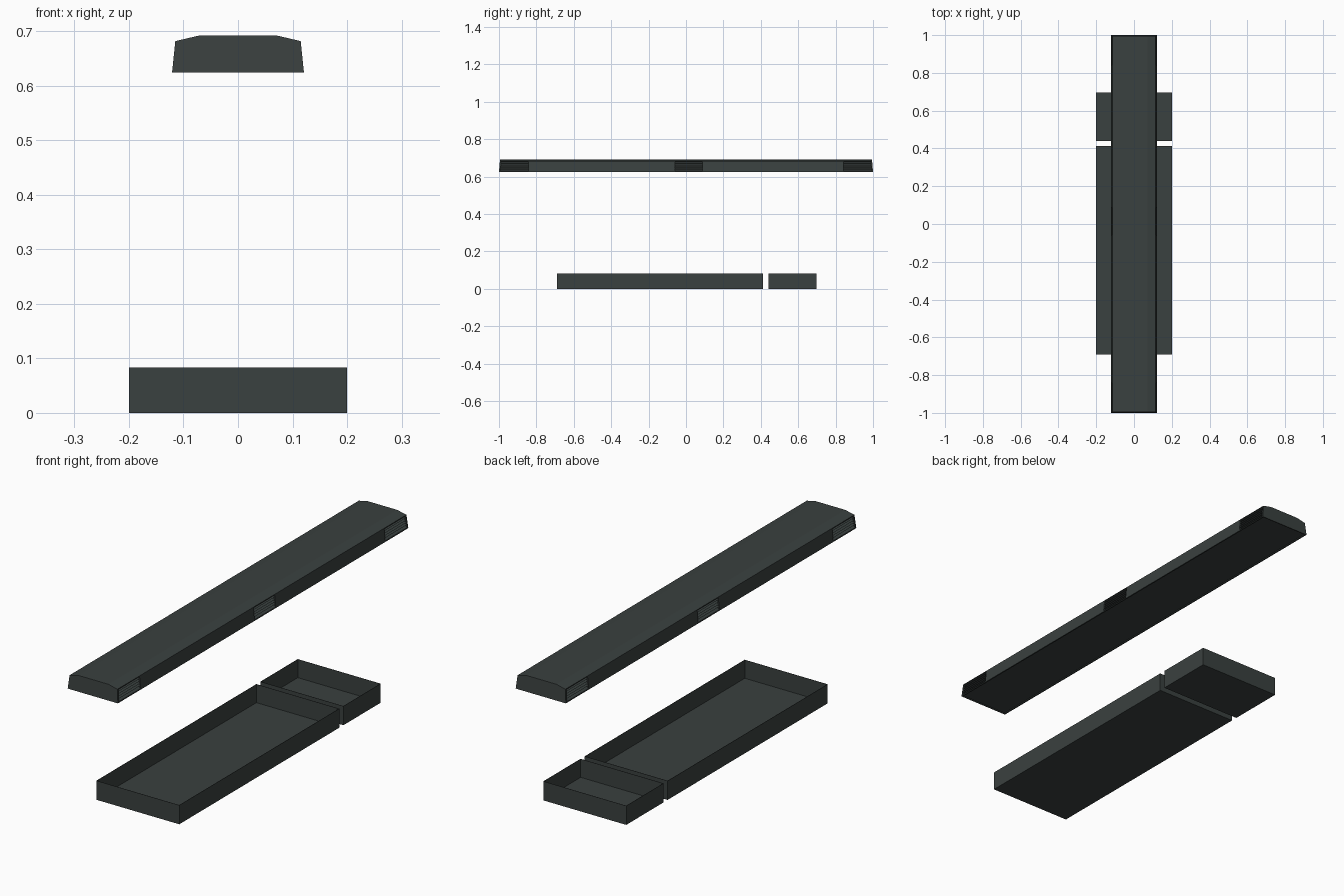
import bpy, bmesh

if "Cube" in bpy.data.objects:
    bpy.data.objects.remove(bpy.data.objects["Cube"])

mat = bpy.data.materials.new("charcoal")
mat.diffuse_color = (0.042, 0.052, 0.050, 1)
mat.use_nodes = True
mat.node_tree.nodes["Principled BSDF"].inputs["Base Color"].default_value = mat.diffuse_color


def make_object(name, bm):
    bmesh.ops.recalc_face_normals(bm, faces=bm.faces)
    me = bpy.data.meshes.new(name)
    bm.to_mesh(me)
    bm.free()
    me.materials.append(mat)
    ob = bpy.data.objects.new(name, me)
    bpy.context.collection.objects.link(ob)
    return ob


# Open trays standing on the ground
def tray(name, y0, y1, half_w=0.2, h=0.083):
    bm = bmesh.new()
    bmesh.ops.create_cube(bm, size=1)
    for v in bm.verts:
        v.co.x *= 2 * half_w
        v.co.y = y0 if v.co.y < 0 else y1
        v.co.z = 0 if v.co.z < 0 else h
    top = [f for f in bm.faces if f.calc_center_median().z > h - 0.001]
    # inner walls and floor: thin rim, then push down
    bmesh.ops.inset_region(bm, faces=top, thickness=0.002)
    res = bmesh.ops.extrude_discrete_faces(bm, faces=top)
    for v in res["faces"][0].verts:
        v.co.z = 0.003
    return make_object(name, bm)


tray("large_tray", -0.69, 0.412)
tray("small_tray", 0.44, 0.697)

# Bar: chamfered cross-section lofted along y, recessed where the vents sit
Z0, ZS, ZT = 0.624, 0.682, 0.692
VENT_LOW, VENT_HIGH, DEPTH = 0.629, 0.679, 0.014
VENTS = [(-0.993, -0.842), (-0.058, 0.088), (0.842, 0.993)]


def side_x(z):
    return 0.121 - 0.006 * (z - Z0) / (ZS - Z0)


def section(recessed):
    d = DEPTH if recessed else 0
    half = [(side_x(Z0), Z0), (side_x(VENT_LOW), VENT_LOW),
            (side_x(VENT_LOW) - d, VENT_LOW), (side_x(VENT_HIGH) - d, VENT_HIGH),
            (side_x(VENT_HIGH), VENT_HIGH), (side_x(ZS), ZS), (0.072, ZT)]
    return half + [(-x, z) for x, z in reversed(half)]


stations = [(-1, False)]
for a, b in VENTS:
    stations += [(a, False), (a, True), (b, True), (b, False)]
stations.append((1, False))

bm = bmesh.new()
rings = []
for y, recessed in stations:
    lean = 0.08 if abs(y) > 0.9 else 0      # ends lean inward slightly
    rings.append([bm.verts.new((x, y * (1 - lean * (z - Z0)), z))
                  for x, z in section(recessed)])
n = len(rings[0])
for r0, r1 in zip(rings, rings[1:]):
    for i in range(n):
        j = (i + 1) % n
        bm.faces.new((r0[i], r0[j], r1[j], r1[i]))
bm.faces.new(rings[0])
bm.faces.new(rings[-1])
bmesh.ops.remove_doubles(bm, verts=bm.verts, dist=1e-5)
bmesh.ops.dissolve_degenerate(bm, edges=bm.edges, dist=1e-5)
bmesh.ops.recalc_face_normals(bm, faces=bm.faces)
# shallow recessed underside
under = [f for f in bm.faces if all(v.co.z < Z0 + 1e-4 for v in f.verts)]
bmesh.ops.inset_region(bm, faces=under, thickness=0.006)
res = bmesh.ops.extrude_face_region(bm, geom=under)
bmesh.ops.delete(bm, geom=under, context="FACES")
for g in res["geom"]:
    if isinstance(g, bmesh.types.BMVert):
        g.co.z += 0.004
make_object("bar_body", bm)

# Louvre slats inside the vents, mirrored to the other side
bm = bmesh.new()
SLATS = 5
step = (VENT_HIGH - VENT_LOW) / SLATS
for a, b in VENTS:
    for k in range(SLATS):
        z = VENT_LOW + k * step
        tri = [(side_x(z) - DEPTH, z + 0.001), (side_x(z) - 0.001, z + 0.001),
               (side_x(z) - DEPTH, z + step * 0.9)]
        ends = [[bm.verts.new((x, y, zz)) for x, zz in tri] for y in (a, b)]
        bm.faces.new(ends[0])
        bm.faces.new(ends[1])
        for i in range(3):
            j = (i + 1) % 3
            bm.faces.new((ends[0][i], ends[0][j], ends[1][j], ends[1][i]))
slats = make_object("vent_slats", bm)
slats.modifiers.new("mirror", "MIRROR").use_axis[0] = True
